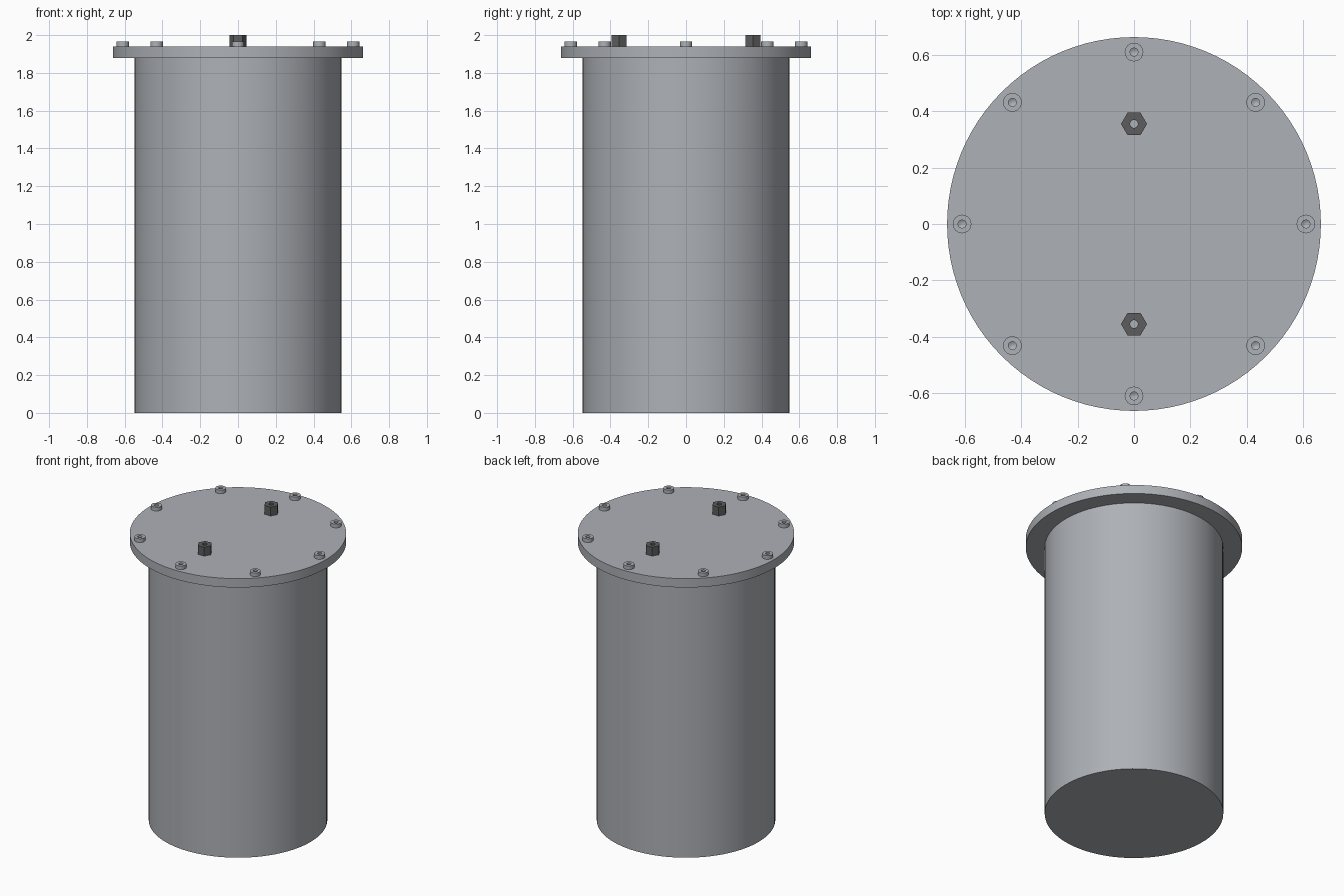
import bpy, math

if "Cube" in bpy.data.objects:
    bpy.data.objects.remove(bpy.data.objects["Cube"])


def material(name, rgb):
    m = bpy.data.materials.new(name)
    m.diffuse_color = (*rgb, 1)
    m.use_nodes = True
    m.node_tree.nodes["Principled BSDF"].inputs["Base Color"].default_value = m.diffuse_color
    return m


steel = material("grey steel", (0.42, 0.44, 0.47))
dark = material("dark grey", (0.11, 0.11, 0.11))


def lathe(name, profile, sides, mat, loc=(0, 0, 0)):
    """Revolve (radius, z) points; zero-radius ends become closing caps."""
    verts, faces, rings = [], [], []
    for r, z in profile:
        n = 1 if r == 0 else sides
        rings.append(range(len(verts), len(verts) + n))
        for i in range(n):
            a = math.tau * i / sides
            verts.append((r * math.cos(a), r * math.sin(a), z))
    for a, b in zip(rings, rings[1:]):
        if len(a) == 1:
            faces.append(tuple(reversed(b)))
        elif len(b) == 1:
            faces.append(tuple(a))
        else:
            for i in range(sides):
                j = (i + 1) % sides
                faces.append((a[i], a[j], b[j], b[i]))
    mesh = bpy.data.meshes.new(name)
    mesh.from_pydata(verts, [], faces)
    mesh.materials.append(mat)
    ob = bpy.data.objects.new(name, mesh)
    ob.location = loc
    bpy.context.collection.objects.link(ob)
    # drop the unused centre points of the caps
    bpy.ops.object.select_all(action='DESELECT')
    ob.select_set(True)
    bpy.context.view_layer.objects.active = ob
    bpy.ops.object.mode_set(mode='EDIT')
    bpy.ops.mesh.select_all(action='SELECT')
    bpy.ops.mesh.delete_loose(use_verts=True, use_edges=False, use_faces=False)
    bpy.ops.object.mode_set(mode='OBJECT')
    bpy.ops.object.shade_smooth_by_angle(angle=math.radians(30))
    return ob


# Cylindrical tank and its overhanging lid
lathe("tank_body", [(0, 0), (0.547, 0), (0.547, 1.88), (0, 1.88)], 96, steel)
lathe("lid", [(0, 1.88), (0.663, 1.88), (0.663, 1.94), (0, 1.94)], 96, steel)

# Ring of eight bolts with a tapered socket in each head
bolt = [(0, 1.935), (0.033, 1.935), (0.033, 1.965), (0.014, 1.965),
        (0.014, 1.953), (0.005, 1.948), (0, 1.948)]
for k in range(8):
    a = math.tau * k / 8
    lathe(f"lid_bolt_{k + 1}", bolt, 32, steel,
          (0.61 * math.cos(a), 0.61 * math.sin(a), 0))

# Two hexagonal fittings with a round bore that opens onto the lid
for side, y in (("front", -0.355), ("back", 0.355)):
    fitting = lathe(f"{side}_hex_fitting",
                    [(0.046, 1.935), (0.046, 2.0)], 6, dark, (0, y, 0))
    bore = [(0.014, 2.0), (0.014, 1.935)]
    lathe(f"{side}_fitting_bore", bore, 24, dark, (0, y, 0))
    # top face: hexagon-to-circle ring, 24 points on each outline
    apothem = 0.046 * math.cos(math.pi / 6)
    verts = []
    for i in range(24):
        a = math.tau * i / 24
        off = (a % (math.pi / 3)) - math.pi / 6
        r = apothem / math.cos(off)
        verts += [(r * math.cos(a), r * math.sin(a), 2.0),
                  (0.014 * math.cos(a), 0.014 * math.sin(a), 2.0)]
    faces = [(2 * i, (2 * i + 2) % 48, (2 * i + 3) % 48, 2 * i + 1)
             for i in range(24)]
    mesh = bpy.data.meshes.new("fitting_top")
    mesh.from_pydata(verts, [], faces)
    mesh.materials.append(dark)
    top = bpy.data.objects.new(f"{side}_fitting_top", mesh)
    top.location = (0, y, 0)
    bpy.context.collection.objects.link(top)
